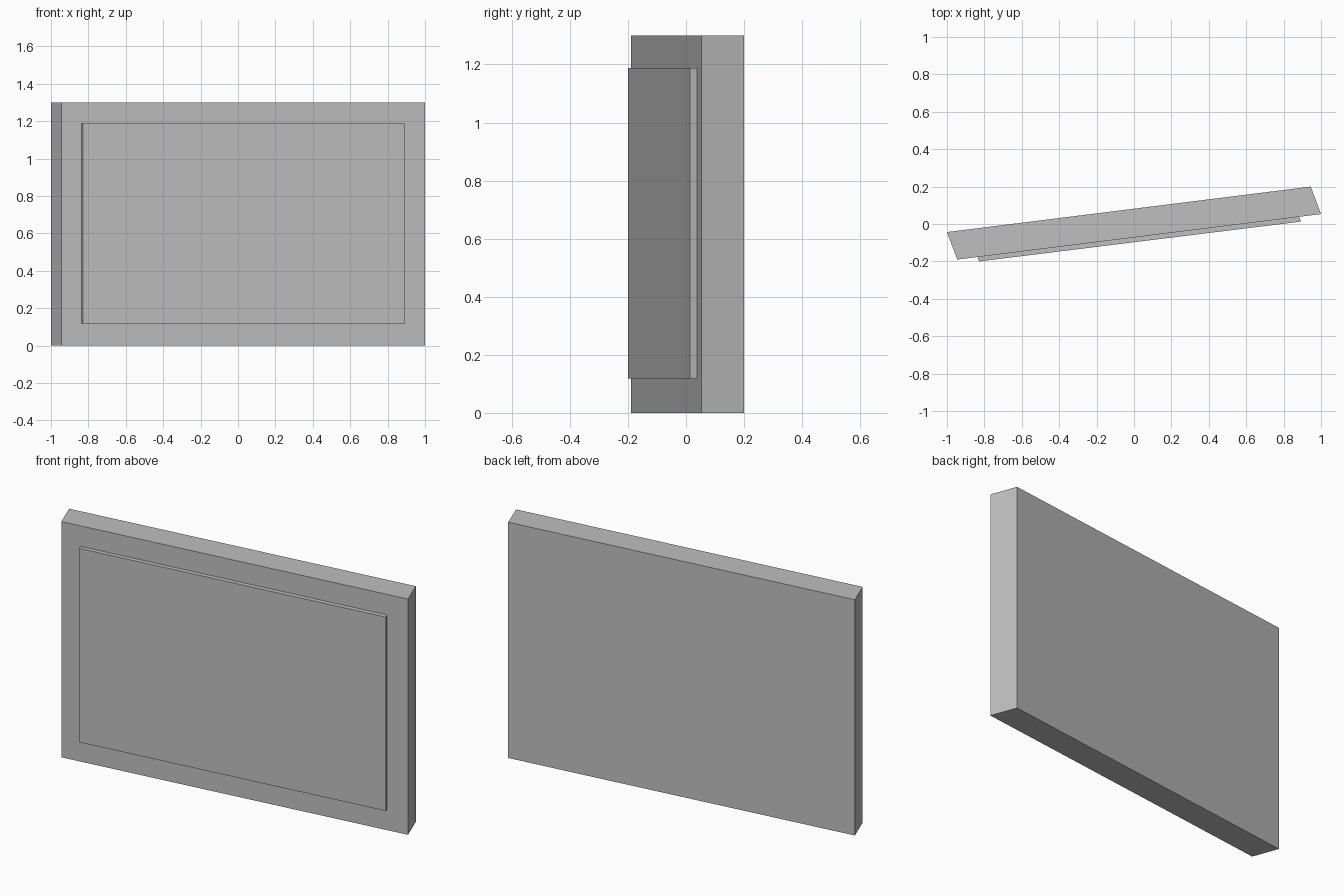
import bpy
import bmesh

cube = bpy.data.objects.get("Cube")
if cube:
    bpy.data.objects.remove(cube, do_unlink=True)

grey = bpy.data.materials.new("plain grey")
grey.use_nodes = True
colour = (0.52, 0.52, 0.52, 1)
grey.diffuse_color = colour
grey.node_tree.nodes["Principled BSDF"].inputs["Base Color"].default_value = colour


def slab(name, outline, bottom, top):
    """Extrude a plan outline upwards into a closed slab."""
    mesh = bpy.data.meshes.new(name)
    bm = bmesh.new()
    base = bm.faces.new([bm.verts.new((x, y, bottom)) for x, y in outline])
    grown = bmesh.ops.extrude_face_region(bm, geom=[base])["geom"]
    verts = [v for v in grown if isinstance(v, bmesh.types.BMVert)]
    bmesh.ops.translate(bm, verts=verts, vec=(0, 0, top - bottom))
    bmesh.ops.recalc_face_normals(bm, faces=bm.faces)
    bm.to_mesh(mesh)
    bm.free()
    mesh.materials.append(grey)
    obj = bpy.data.objects.new(name, mesh)
    bpy.context.collection.objects.link(obj)
    return obj


# Main body, a skewed slab turned slightly about the vertical
slab("board", [(-0.945, -0.19), (1, 0.053), (0.945, 0.2), (-1, -0.043)], 0, 1.3)

# Raised panel on the front, sunk a little into the board
slab("front_panel", [(-0.828, -0.2), (0.893, 0.013), (0.881, 0.045), (-0.84, -0.168)],
     0.118, 1.187)
